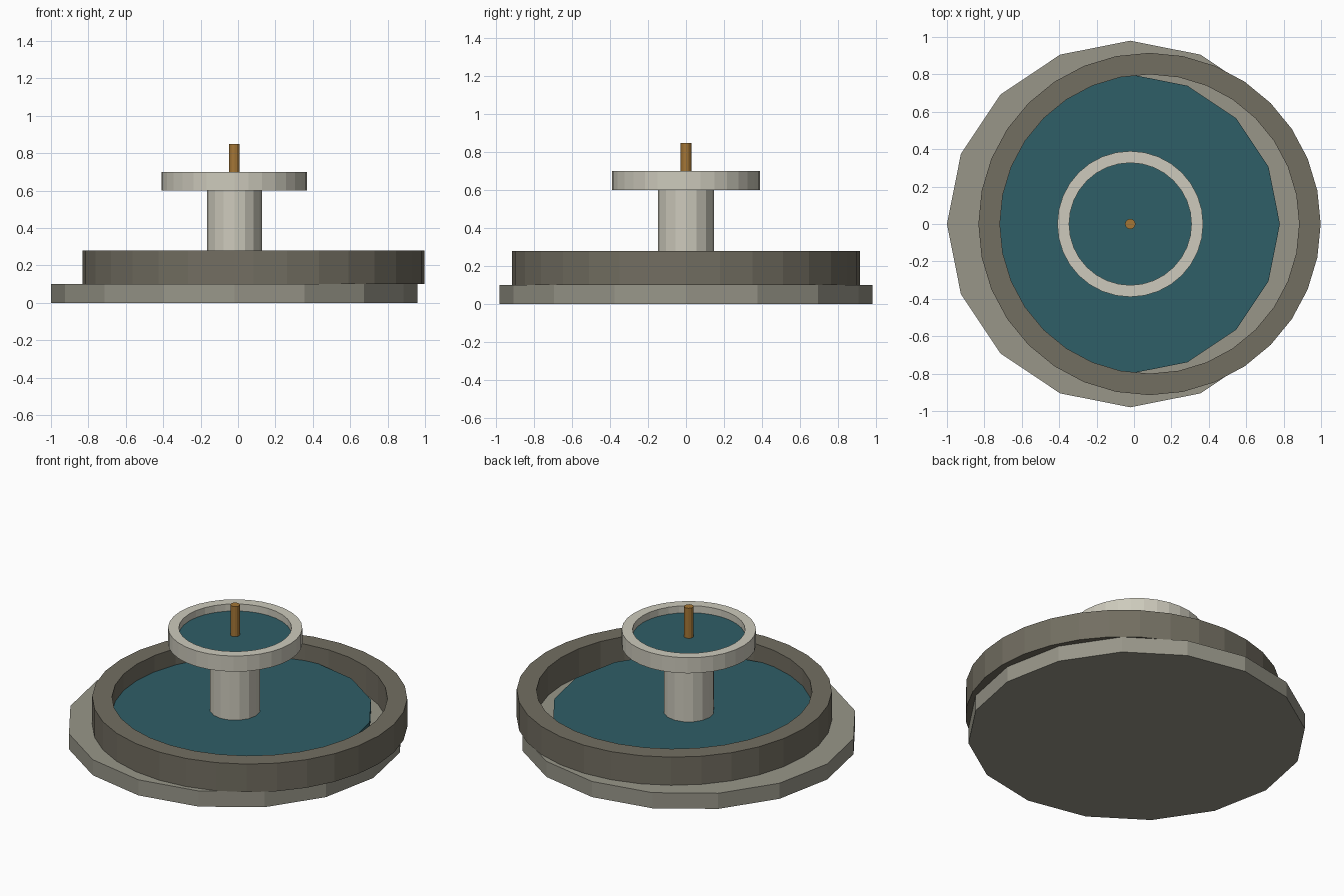
import bpy, bmesh, math

if "Cube" in bpy.data.objects:
    bpy.data.objects.remove(bpy.data.objects["Cube"])


def material(name, rgb):
    """Flat material from 0-255 sRGB values, stored as linear."""
    m = bpy.data.materials.new(name)
    lin = [((c / 255 + 0.055) / 1.055) ** 2.4 for c in rgb]
    m.diffuse_color = (*lin, 1.0)
    m.use_nodes = True
    m.node_tree.nodes["Principled BSDF"].inputs["Base Color"].default_value = m.diffuse_color
    return m


STONE = material("pale grey stone", (152, 150, 137))
DARK = material("dark grey stone", (114, 110, 97))
CREAM = material("cream stone", (205, 202, 188))
WATER = material("teal water", (47, 94, 103))
BRASS = material("brass", (164, 118, 54))

CX = -0.02  # shared axis of everything except the offset basin wall


def lathe(name, profile, sides, mat, x=CX, closed=False):
    """Spin (radius, z) points around a vertical axis, flat shaded.
    Closed profiles form rings; open ones start and end with a cap."""
    bm = bmesh.new()
    rings = []
    for r, z in profile:
        rings.append([bm.verts.new((r * math.cos(2 * math.pi * i / sides),
                                    r * math.sin(2 * math.pi * i / sides), z))
                      for i in range(sides)])
    pairs = list(zip(rings, rings[1:]))
    if closed:
        pairs.append((rings[-1], rings[0]))
    else:
        bm.faces.new(rings[0])
        bm.faces.new(rings[-1])
    for a, b in pairs:
        for i in range(sides):
            j = (i + 1) % sides
            bm.faces.new((a[i], a[j], b[j], b[i]))
    bmesh.ops.recalc_face_normals(bm, faces=bm.faces)
    mesh = bpy.data.meshes.new(name)
    bm.to_mesh(mesh)
    bm.free()
    mesh.materials.append(mat)
    ob = bpy.data.objects.new(name, mesh)
    ob.location.x = x
    bpy.context.collection.objects.link(ob)
    return ob


def cylinder(name, r, z0, z1, sides, mat):
    return lathe(name, [(r, z0), (r, z1)], sides, mat)


# Ground slab
cylinder("base_slab", 0.98, 0.0, 0.10, 16, STONE)

# Basin wall, set off-centre on the slab
lathe("basin_wall", [(0.80, 0.10), (0.915, 0.10), (0.915, 0.28), (0.80, 0.28)],
      32, DARK, x=0.083, closed=True)

# Water in the lower basin
cylinder("basin_water", 0.80, 0.10, 0.175, 16, WATER)

# Central column
cylinder("column", 0.147, 0.10, 0.61, 16, CREAM)

# Upper bowl with a recessed floor
lathe("upper_bowl", [(0.39, 0.60), (0.39, 0.70), (0.327, 0.70), (0.327, 0.63)],
      32, CREAM)

# Water in the upper bowl
cylinder("bowl_water", 0.327, 0.63, 0.655, 32, WATER)

# Spout
cylinder("spout", 0.028, 0.64, 0.848, 12, BRASS)
